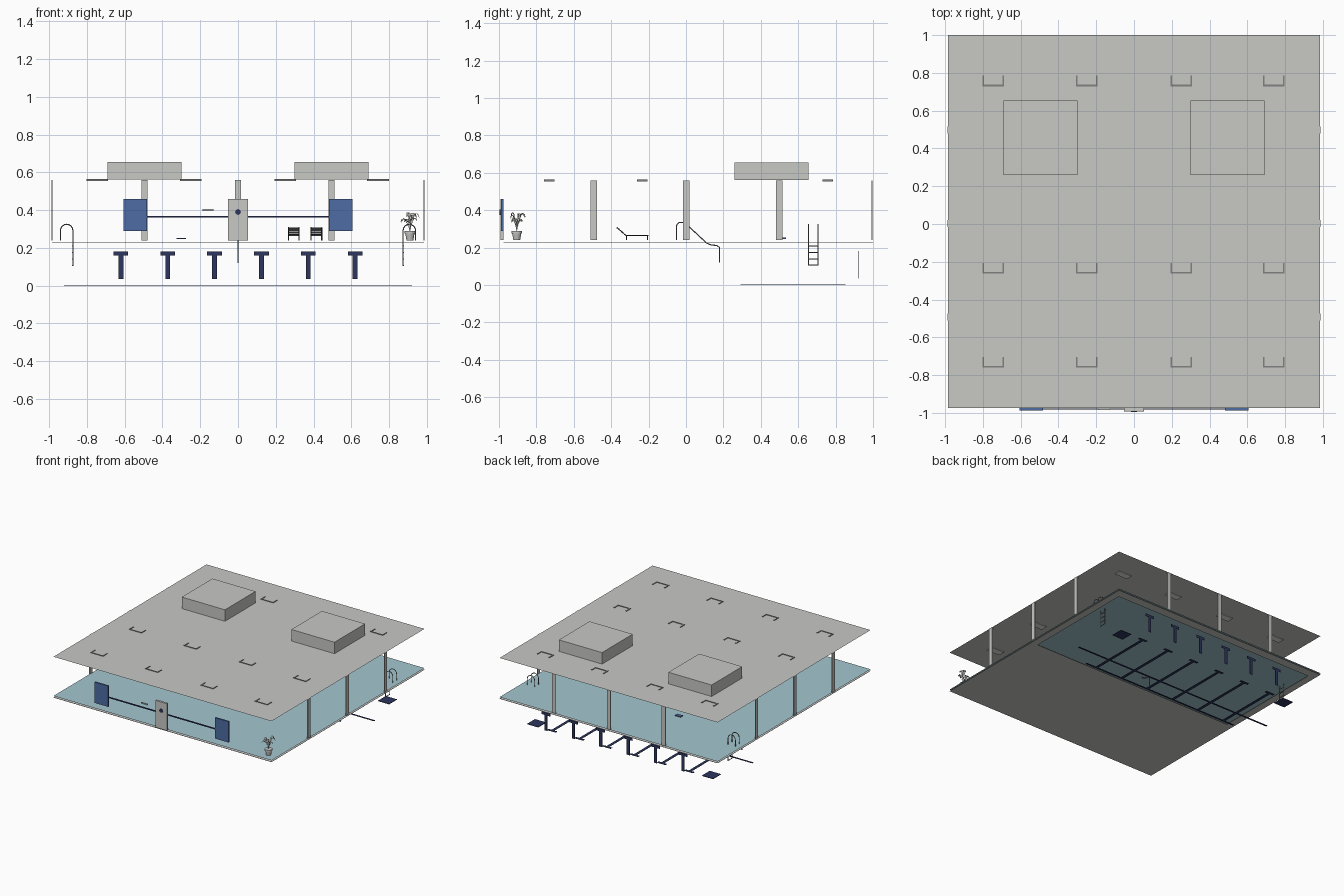
import bpy, bmesh, math, random
from mathutils import Vector

random.seed(4)
if "Cube" in bpy.data.objects:
    bpy.data.objects.remove(bpy.data.objects["Cube"])


def material(name, *rgb):
    m = bpy.data.materials.new(name)
    m.use_nodes = True
    m.diffuse_color = (*rgb, 1)
    m.node_tree.nodes["Principled BSDF"].inputs["Base Color"].default_value = (*rgb, 1)
    return m


GREY = material("light_grey", .58, .58, .56)
TEAL = material("pool_teal", .37, .57, .62)
BLUE = material("panel_blue", .075, .15, .37)
NAVY = material("tile_navy", .025, .035, .11)
DARK = material("dark_grey", .07, .07, .07)
FRAME = material("frame_grey", .22, .22, .22)
WHITE = material("lamp_white", .8, .8, .78)


def finish(name, bm, mat):
    me = bpy.data.meshes.new(name)
    bm.to_mesh(me)
    bm.free()
    me.materials.append(mat)
    ob = bpy.data.objects.new(name, me)
    bpy.context.collection.objects.link(ob)
    return ob


def boxes(name, mat, *spans):
    """One object made of boxes, each given as x, y and z ranges."""
    bm = bmesh.new()
    for span in spans:
        lo, hi = Vector([min(r) for r in span]), Vector([max(r) for r in span])
        for v in bmesh.ops.create_cube(bm, size=1)["verts"]:
            v.co = Vector([(lo[i] + hi[i]) / 2 + v.co[i] * (hi[i] - lo[i]) for i in range(3)])
    return finish(name, bm, mat)


def sheet(name, mat, x0, x1, y0, y1, z):
    bm = bmesh.new()
    bm.faces.new([bm.verts.new(p) for p in
                  ((x0, y0, z), (x1, y0, z), (x1, y1, z), (x0, y1, z))])
    return finish(name, bm, mat)


def tube(name, mat, radius, *paths):
    cu = bpy.data.curves.new(name, 'CURVE')
    cu.dimensions = '3D'
    cu.bevel_depth = radius
    cu.bevel_resolution = 1
    cu.use_fill_caps = True
    for path in paths:
        sp = cu.splines.new('POLY')
        sp.points.add(len(path) - 1)
        for p, co in zip(sp.points, path):
            p.co = (*co, 1)
    cu.materials.append(mat)
    ob = bpy.data.objects.new(name, cu)
    bpy.context.collection.objects.link(ob)


W, Y0, Y1 = .985, -.975, 1.0      # hall footprint
FLOOR, ROOF = .24, .56
POOL_X, POOL_Y0, POOL_Y1 = .925, -.02, .925

# Water and deck surface, with the grey slab ring underneath
sheet("floor_surface", TEAL, -W, W, Y0, Y1, FLOOR)
low = (FLOOR - .014, FLOOR - .012)
boxes("deck_underside", GREY,
      ((-W, W), (Y0, POOL_Y0), low), ((-W, W), (POOL_Y1, Y1), low),
      ((-W, -POOL_X), (POOL_Y0, POOL_Y1), low), ((POOL_X, W), (POOL_Y0, POOL_Y1), low))

# Roof and rooftop housings
sheet("roof", GREY, -W, W, Y0, Y1, ROOF)
for s in (-1, 1):
    boxes("roof_housing", GREY, ((s * .3, s * .69), (.26, .655), (ROOF + .001, .655)))

# Ceiling lamps set through the roof
for x in (-.745, -.25, .25, .74):
    for y in (.757, -.235, -.732):
        z = (ROOF - .003, ROOF + .004)
        w, d, t = .058, .028, .009
        boxes("lamp_frame", FRAME,
              ((x - w, x - w + t), (y - d, y + d), z), ((x + w - t, x + w), (y - d, y + d), z),
              ((x - w, x + w), (y - d, y - d + t), z))
        boxes("lamp_panel", WHITE, ((x - w, x + w), (y - d, y + d), (ROOF - .006, ROOF - .003)))

# Wall pilasters
for p in (-.495, 0, .495):
    h = (FLOOR, ROOF)
    boxes("back_pilaster", GREY, ((p - .017, p + .017), (.992, .998), h))
    for s in (-1, 1):
        boxes("side_pilaster", GREY, ((s * .982, s * .988), (p - .015, p + .02), h))

# Front wall: door, blue panels, stripe and sign
boxes("door", GREY, ((-.052, .052), (-.992, -.975), (FLOOR, .46)))
bm = bmesh.new()
bmesh.ops.create_cone(bm, cap_ends=True, segments=20, radius1=.015, radius2=.015, depth=.006)
window = finish("door_window", bm, NAVY)
window.rotation_euler.x = math.pi / 2
window.location = (0, -.993, .39)
for s in (-1, 1):
    boxes("wall_panel", BLUE, ((s * .482, s * .605), (-.988, -.975), (.29, .46)))
    boxes("wall_stripe", NAVY, ((s * .05, s * .482), (-.982, -.977), (.36, .37)))
boxes("wall_sign", GREY, ((-.187, -.13), (-.985, -.976), (.395, .405)))

# Pool lane markings: wall targets, floor lanes, cross lines and drains
for i in range(6):
    x = -.62 + i * .248
    wall = (.921, .924)
    boxes("wall_target", NAVY, ((x - .039, x + .039), wall, (.16, .181)),
          ((x - .013, x + .013), wall, (.035, .16)))
    z = (.001, .003)
    boxes("lane_line", NAVY, ((x - .012, x + .012), (.3, .85), z),
          ((x - .039, x + .039), (.83, .852), z))
for y, w in ((.45, .92), (.3, .72)):
    boxes("cross_line", NAVY, ((-w, w), (y - .008, y + .008), (.001, .003)))
for s in (-1, 1):
    boxes("drain", NAVY, ((s * .74, s * .84), (.75, .85), (0, .004)))

# Pool ladders
for s in (-1, 1):
    rails = []
    for y in (.655, .705):
        arch = [(s * (.907 + .033 * math.cos(a)), y, .292 + .033 * math.sin(a))
                for a in (math.pi * k / 8 for k in range(9))]
        rails.append([(s * .94, y, FLOOR)] + arch + [(s * .874, y, .105)])
    rungs = [[(s * .876, .655, z), (s * .876, .705, z)] for z in (.21, .175, .14, .108)]
    tube("pool_ladder", FRAME, .003, *rails, *rungs)

# Handrail into the water
rail = ((-.05, FLOOR), (-.05, .32), (-.04, .333), (-.015, .335), (.01, .318),
        (.11, .225), (.135, .214), (.165, .212), (.18, .2), (.18, .12))
tube("step_handrail", FRAME, .0035, [(0, y, z) for y, z in rail])

# Sun loungers: side rails, legs and slats
profile = [(-.37, .308), (-.322, .266), (-.2, .266)]
for x in (.295, .415):
    sides = [[(x + o, y, z) for y, z in profile] for o in (-.028, .028)]
    legs = [[(x + o, y, .266), (x + o, y, FLOOR)] for o in (-.028, .028) for y in (-.318, -.205)]
    tube("lounger_frame", DARK, .003, *sides, *legs)
    slats = []
    for (ya, za), (yb, zb), n in zip(profile, profile[1:], (6, 11)):
        for k in range(n):
            t = (k + .3) / n
            y, z = ya + (yb - ya) * t, za + (zb - za) * t
            slats.append(((x - .028, x + .028), (y - .004, y + .004), (z - .003, z + .003)))
    boxes("lounger_slats", DARK, *slats)

# Swim float on the water
boxes("swim_float", BLUE, ((-.325, -.275), (.505, .535), (.247, .253)))

# Potted plant with drooping leaves
bm = bmesh.new()
bmesh.ops.create_cone(bm, cap_ends=True, segments=16, radius1=.018, radius2=.025, depth=.04)
pot = finish("plant_pot", bm, GREY)
pot.location = (.91, -.905, .26)
bm = bmesh.new()
bmesh.ops.create_cone(bm, cap_ends=True, segments=16, radius1=.029, radius2=.029, depth=.012)
rim = finish("pot_rim", bm, GREY)
rim.location = (.91, -.905, .283)
bm = bmesh.new()
for i in range(13):
    a = i * 2.4
    reach, rise = random.uniform(.03, .058), random.uniform(.06, .105)
    out = Vector((math.cos(a), math.sin(a), 0))
    side = Vector((-out.y, out.x, 0))
    rows = []
    for k in range(7):
        t = k / 6
        mid = Vector((.91, -.905, .287)) + out * reach * t
        mid.z += rise * math.sin(t * 2.3)
        width = .001 + .007 * max(0, math.sin((t - .3) / .7 * math.pi))
        rows.append([bm.verts.new(mid + side * width * s) for s in (-1, 1)])
    for r, q in zip(rows, rows[1:]):
        bm.faces.new((r[0], r[1], q[1], q[0]))
finish("plant_leaves", bm, GREY)
